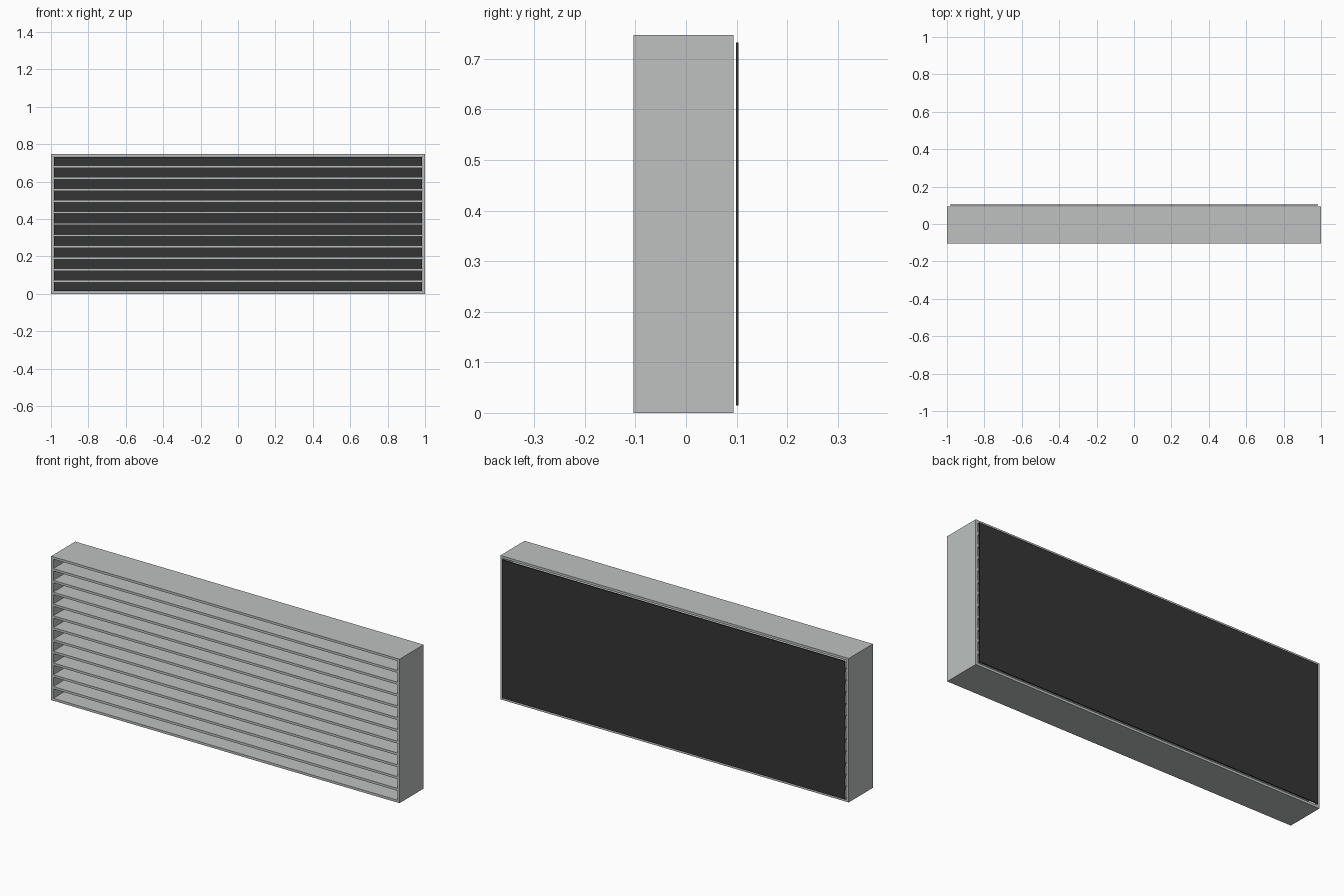
import bpy
import bmesh

cube = bpy.data.objects.get("Cube")
if cube:
    bpy.data.objects.remove(cube, do_unlink=True)

HEIGHT = 0.747
WALL = 0.0125
FRONT, BACK = -0.104, 0.094
SLATS = 11


def material(name, rgb):
    mat = bpy.data.materials.new(name)
    mat.use_nodes = True
    mat.diffuse_color = (*rgb, 1)
    node = next(n for n in mat.node_tree.nodes if n.type == "BSDF_PRINCIPLED")
    node.inputs["Base Color"].default_value = (*rgb, 1)
    return mat


def finish(name, bm, mat):
    bmesh.ops.recalc_face_normals(bm, faces=bm.faces)
    mesh = bpy.data.meshes.new(name)
    bm.to_mesh(mesh)
    bm.free()
    mesh.materials.append(mat)
    obj = bpy.data.objects.new(name, mesh)
    bpy.context.collection.objects.link(obj)
    return obj


def box(name, low, high, mat):
    bm = bmesh.new()
    bmesh.ops.create_cube(bm, size=1)
    for v in bm.verts:
        v.co = [(a + b) / 2 + c * (b - a) for a, b, c in zip(low, high, v.co)]
    return finish(name, bm, mat)


def rim(bm, inset, y):
    x, bottom, top = 1 - inset, inset, HEIGHT - inset
    corners = ((-x, bottom), (x, bottom), (x, top), (-x, top))
    return [bm.verts.new((cx, y, cz)) for cx, cz in corners]


metal = material("light grey metal", (0.51, 0.535, 0.53))
dark = material("dark mesh", (0.036, 0.036, 0.036))

# Open rectangular frame: outer and inner loops joined in a ring
bm = bmesh.new()
loops = [rim(bm, 0, FRONT), rim(bm, 0, BACK), rim(bm, WALL, BACK), rim(bm, WALL, FRONT)]
for a, b in zip(loops, loops[1:] + loops[:1]):
    for i in range(4):
        j = (i + 1) % 4
        bm.faces.new((a[i], a[j], b[j], b[i]))
finish("frame", bm, metal)

# Evenly spaced horizontal slats, full depth
pitch = (HEIGHT - WALL) / (SLATS + 1)
for n in range(1, SLATS + 1):
    z = n * pitch
    box(f"slat_{n}", (-1 + WALL, FRONT, z), (1 - WALL, BACK, z + WALL), metal)

# Thin screen standing just behind the frame
box("back_screen", (-0.985, 0.0985, 0.015), (0.985, 0.104, HEIGHT - 0.015), dark)
